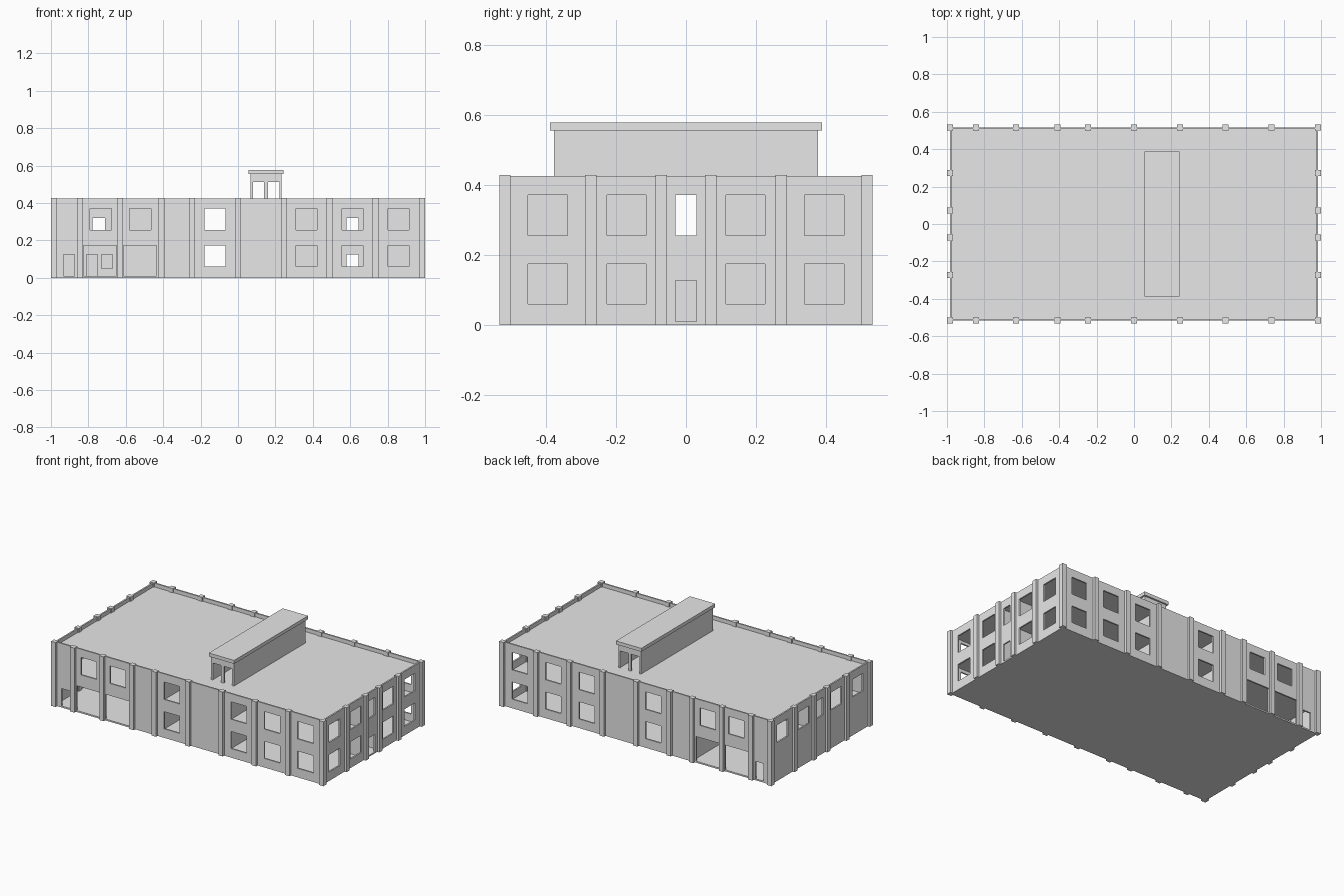
import bpy, bmesh

if "Cube" in bpy.data.objects:
    bpy.data.objects.remove(bpy.data.objects["Cube"])

grey = bpy.data.materials.new("plain_grey")
grey.diffuse_color = (0.8, 0.8, 0.8, 1)
grey.use_nodes = True
grey.node_tree.nodes["Principled BSDF"].inputs["Base Color"].default_value = grey.diffuse_color

T = 0.010             # wall thickness
WX, WY = 0.98, 0.512  # centre lines of the outer walls
IX, IY = WX - T / 2, WY - T / 2
F0, F1, ROOF, TOP = 0.01, 0.205, 0.40, 0.425


def finish(name, bm):
    me = bpy.data.meshes.new(name)
    bm.to_mesh(me)
    bm.free()
    me.materials.append(grey)
    ob = bpy.data.objects.new(name, me)
    bpy.context.collection.objects.link(ob)
    return ob


def boxes(name, items):
    """One object made of boxes given as (x0, x1, y0, y1, z0, z1)."""
    bm = bmesh.new()
    for x0, x1, y0, y1, z0, z1 in items:
        vs = bmesh.ops.create_cube(bm, size=1)["verts"]
        for v in vs:
            v.co.x = x1 if v.co.x > 0 else x0
            v.co.y = y1 if v.co.y > 0 else y0
            v.co.z = z1 if v.co.z > 0 else z0
    return finish(name, bm)


def panel(name, along, pos, a0, a1, z0, z1, holes=()):
    """Upright wall along x or y with rectangular openings (a0, a1, z0, z1)."""
    us = sorted({a0, a1, *[h[0] for h in holes], *[h[1] for h in holes]})
    zs = sorted({z0, z1, *[h[2] for h in holes], *[h[3] for h in holes]})
    bm = bmesh.new()
    verts = {}

    def vert(u, z):
        if (u, z) not in verts:
            verts[u, z] = bm.verts.new((u, pos, z) if along == "x" else (pos, u, z))
        return verts[u, z]

    for u, v in zip(us, us[1:]):
        for z, w in zip(zs, zs[1:]):
            cu, cz = (u + v) / 2, (z + w) / 2
            if not any(h[0] < cu < h[1] and h[2] < cz < h[3] for h in holes):
                bm.faces.new([vert(u, z), vert(v, z), vert(v, w), vert(u, w)])
    ob = finish(name, bm)
    mod = ob.modifiers.new("thickness", "SOLIDIFY")
    mod.thickness, mod.offset = T, 0
    return ob


# Window heights on the two storeys
LOW, HIGH = (0.06, 0.174), (0.255, 0.371)


def windows(centres, half, rows):
    return [(c - half, c + half, *r) for c in centres for r in rows]


# Long outer walls: windows, two wide gates and a small door
long_holes = windows((-0.123, 0.366, 0.612, 0.858), 0.057, (LOW, HIGH))
long_holes += windows((-0.733, -0.522), 0.057, (HIGH,))
long_holes += [(-0.826, -0.65, F0, 0.174), (-0.612, -0.436, F0, 0.174),
               (-0.933, -0.874, F0, 0.126)]
for name, s in (("front_wall", -1), ("back_wall", 1)):
    panel(name, "x", s * WY, -WX - T / 2, WX + T / 2, 0, TOP, long_holes)

# Short outer walls: the left one is closed on the ground floor
side_y = (-0.395, -0.17, 0.17, 0.395)
middle = [(-0.03, 0.03, *HIGH)]
panel("right_wall", "y", WX, -IY, IY, 0, TOP,
      windows(side_y, 0.056, (LOW, HIGH)) + middle + [(-0.03, 0.03, F0, 0.126)])
panel("left_wall", "y", -WX, -IY, IY, 0, TOP, windows(side_y, 0.056, (HIGH,)) + middle)

# Pillars around the outside
P = 0.016
px = (-0.984, -0.845, -0.63, -0.41, -0.245, 0, 0.245, 0.49, 0.735, 0.984)
spots = [(x, s * 0.517) for x in px for s in (-1, 1)]
spots += [(s * 0.984, y) for y in (-0.272, -0.071, 0.071, 0.272) for s in (-1, 1)]
boxes("pillars", [(x - P, x + P, y - P, y + P, 0, 0.428) for x, y in spots])

# Floors and roof
for name, z0, z1 in (("ground_slab", 0, F0), ("upper_floor", F1 - 0.01, F1),
                     ("roof_slab", ROOF - 0.01, ROOF)):
    boxes(name, [(-IX, IX, -IY, IY, z0, z1)])

# Corridor walls and cross walls on both storeys
CY, HX = 0.071, 0.245
for level, z0, z1 in (("lower", F0, F1 - 0.01), ("upper", F1, ROOF - 0.01)):
    for side, s in (("front", -1), ("back", 1)):
        door = [(0.58, 0.645, z0, z0 + 0.115)]
        panel(f"{level}_{side}_right_corridor_wall", "x", s * CY, HX, IX, z0, z1, door)
        if level == "upper":
            holes = [(-0.777, -0.712, z0, z0 + 0.115)]
        elif side == "front":
            holes = [(-0.81, -0.75, z0, 0.126), (-0.73, -0.67, 0.05, 0.126)]
        else:
            holes = []
        panel(f"{level}_{side}_left_corridor_wall", "x", s * CY, -IX, -HX, z0, z1, holes)
        ends = sorted((s * CY, s * IY))
        for x in (-HX, HX) + ((-0.41,) if level == "lower" else ()):
            panel(f"{level}_{side}_cross_wall", "y", x, *ends, z0, z1)

# Rooftop house with two doorways at each end and an overhanging lid
RX0, RX1, RY, RZ = 0.067, 0.233, 0.377, 0.555
for name, x in (("roof_house_left_wall", RX0 + T / 2), ("roof_house_right_wall", RX1 - T / 2)):
    panel(name, "y", x, -RY, RY, ROOF, RZ)
doors = [(0.079, 0.14, ROOF, 0.513), (0.16, 0.221, ROOF, 0.513)]
for name, s in (("roof_house_front", -1), ("roof_house_back", 1)):
    panel(name, "x", s * (RY - T / 2), RX0 + T, RX1 - T, ROOF, RZ, doors)
boxes("roof_house_lid", [(0.057, 0.243, -0.388, 0.388, RZ, 0.578)])
